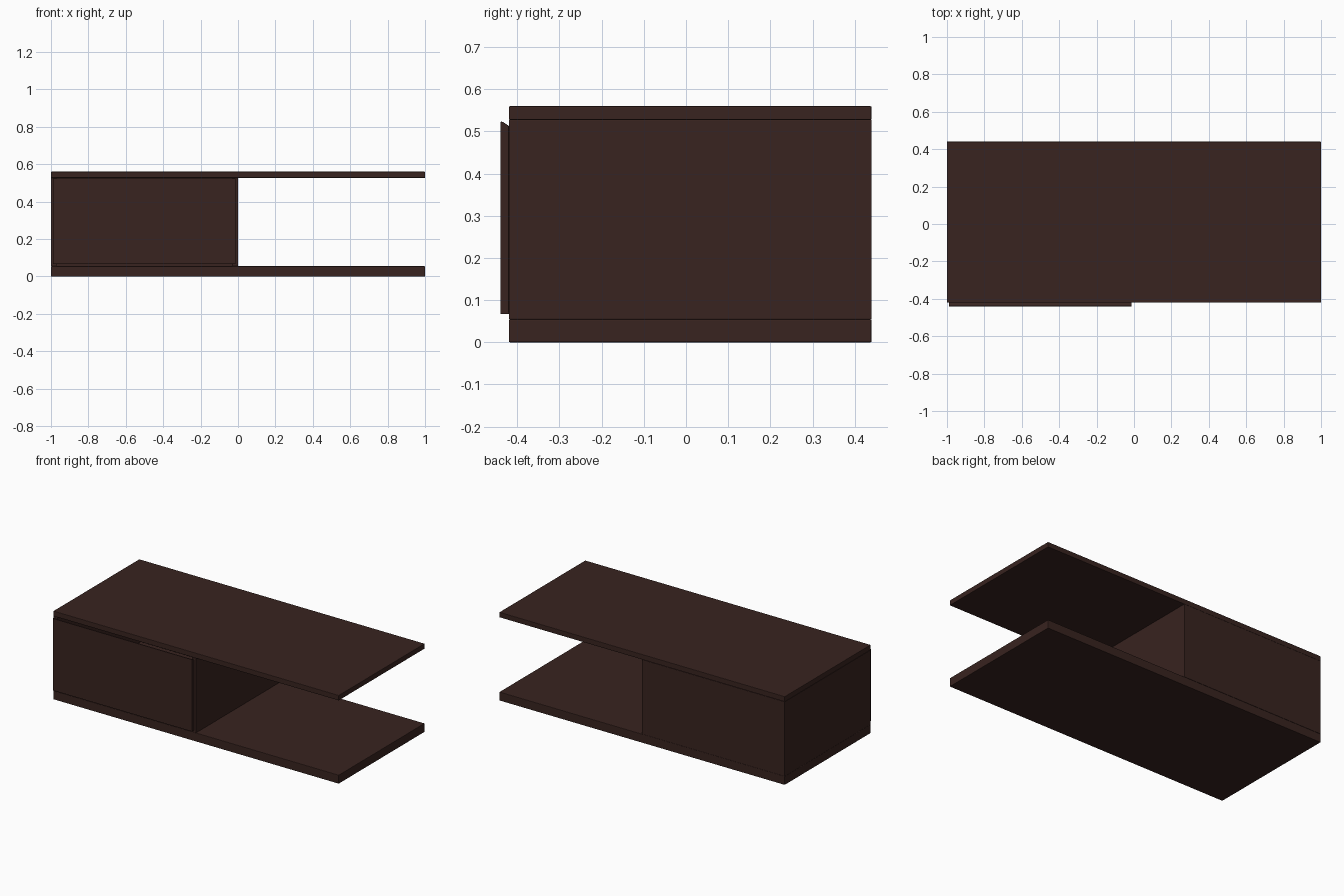
import bpy, bmesh

if "Cube" in bpy.data.objects:
    bpy.data.objects.remove(bpy.data.objects["Cube"])

wood = bpy.data.materials.new("dark_wood")
wood.diffuse_color = (0.04, 0.017, 0.014, 1)
wood.use_nodes = True
wood.node_tree.nodes["Principled BSDF"].inputs["Base Color"].default_value = wood.diffuse_color


def finish(name, bm, bevel):
    bmesh.ops.recalc_face_normals(bm, faces=bm.faces)
    mesh = bpy.data.meshes.new(name)
    bm.to_mesh(mesh)
    bm.free()
    mesh.materials.append(wood)
    obj = bpy.data.objects.new(name, mesh)
    bpy.context.collection.objects.link(obj)
    mod = obj.modifiers.new("edge_bevel", 'BEVEL')
    mod.width = bevel
    mod.segments = 2
    return obj


def panel(name, x, y, z, bevel=0.003):
    """Box board given as (min, max) on each axis."""
    bm = bmesh.new()
    bmesh.ops.create_cube(bm, size=1)
    for v in bm.verts:
        for i, (lo, hi) in enumerate((x, y, z)):
            v.co[i] = hi if v.co[i] > 0 else lo
    return finish(name, bm, bevel)


FRONT, BACK = -0.42, 0.44
BASE, UNDER_TOP, TOP = 0.055, 0.527, 0.56
T = 0.03

# Full-length boards
panel("bottom_board", (-1, 1), (FRONT, BACK), (0, BASE))
panel("top_board", (-1, 1), (FRONT, BACK), (UNDER_TOP, TOP))

# Cabinet walls in the left half
panel("left_side", (-1, -1 + T), (FRONT, BACK), (BASE, UNDER_TOP), 0.001)
panel("divider", (-T, 0), (FRONT, BACK), (BASE, UNDER_TOP), 0.001)
panel("cabinet_back", (-1 + T, -T), (BACK - T, BACK), (BASE, UNDER_TOP), 0.001)

# Overlay door with a slanted finger-grip top edge
profile = [(-0.44, 0.067), (FRONT, 0.067), (FRONT, 0.513),
           (-0.435, 0.523), (-0.44, 0.523)]
bm = bmesh.new()
face = bm.faces.new([bm.verts.new((-0.99, y, z)) for y, z in profile])
ext = bmesh.ops.extrude_face_region(bm, geom=[face])
bmesh.ops.translate(bm, vec=(0.976, 0, 0),
                    verts=[g for g in ext["geom"] if isinstance(g, bmesh.types.BMVert)])
finish("door", bm, 0.001)
